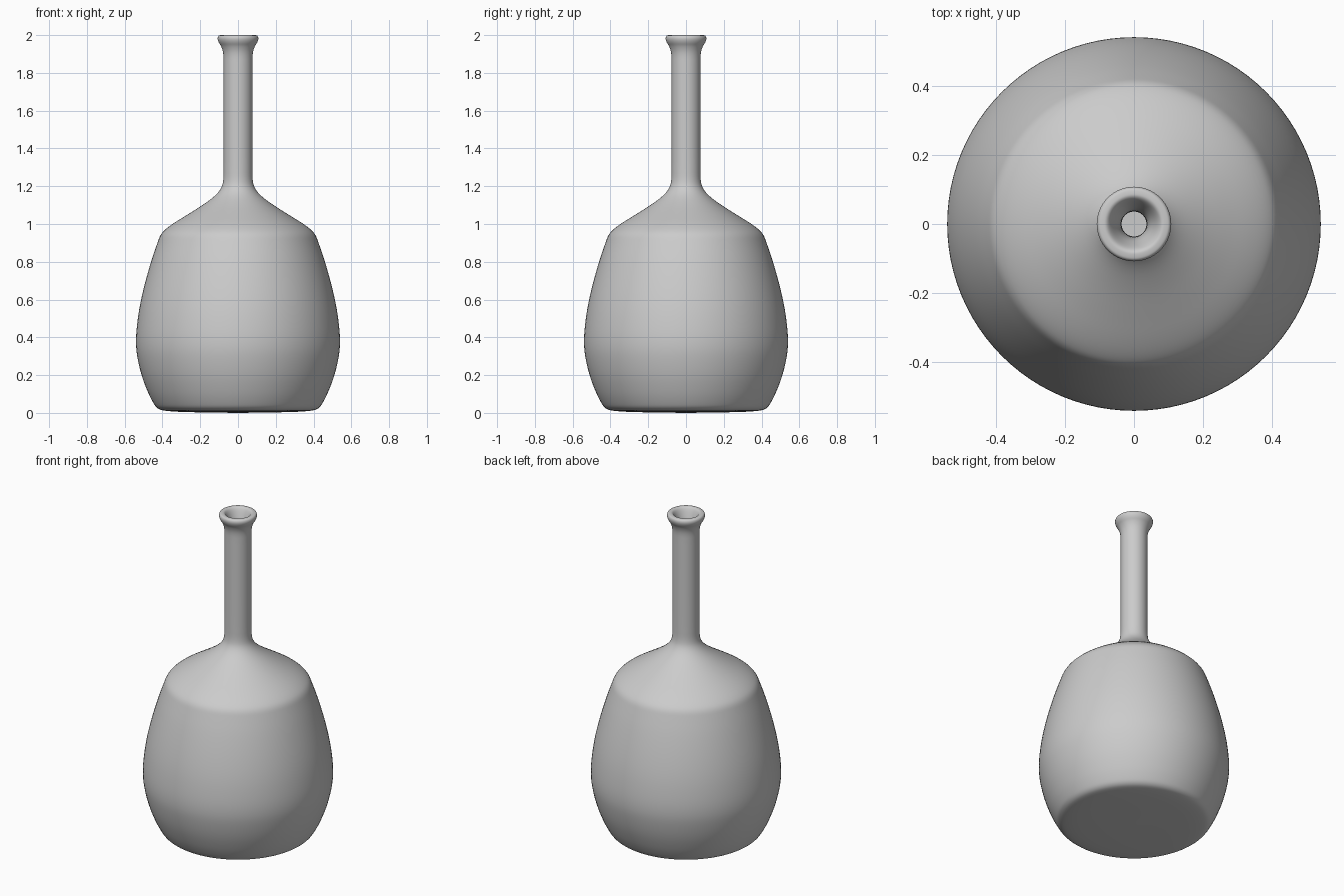
import bpy, bmesh, math

if "Cube" in bpy.data.objects:
    bpy.data.objects.remove(bpy.data.objects["Cube"])

SEGMENTS = 96

# Radius, height: underside, belly, shoulder, neck, flared lip
outer = [(0, 0), (0.3, 0.004), (0.40, 0.012), (0.43, 0.025), (0.45, 0.055),
         (0.478, 0.11), (0.512, 0.20), (0.535, 0.30), (0.541, 0.37), (0.537, 0.45),
         (0.522, 0.56), (0.495, 0.68), (0.458, 0.81), (0.425, 0.905), (0.41, 0.945),
         (0.385, 0.972), (0.34, 1.005), (0.27, 1.048), (0.19, 1.098), (0.125, 1.145),
         (0.09, 1.185), (0.077, 1.225), (0.076, 1.30), (0.076, 1.85), (0.077, 1.905),
         (0.088, 1.94), (0.103, 1.962), (0.109, 1.982), (0.104, 1.997), (0.092, 2.0)]
# Mouth, bore of the neck and hollow inside
inner = [(0.08, 2.0), (0.07, 1.99), (0.058, 1.965), (0.043, 1.925), (0.037, 1.88),
         (0.036, 1.80), (0.036, 1.25), (0.045, 1.18), (0.09, 1.125), (0.25, 1.015),
         (0.36, 0.94), (0.42, 0.79), (0.48, 0.56), (0.50, 0.37), (0.475, 0.20),
         (0.42, 0.07), (0.38, 0.045), (0, 0.04)]


def soften(points):
    """Round a profile by cutting its corners, keeping both ends."""
    result = [points[0]]
    for (r0, z0), (r1, z1) in zip(points, points[1:]):
        for t in (0.25, 0.75):
            result.append((r0 + (r1 - r0) * t, z0 + (z1 - z0) * t))
    return result + [points[-1]]


def lathe(name, profile, material):
    """Spin a profile that starts and ends on the z axis."""
    bm = bmesh.new()
    verts = [bm.verts.new((r, 0, z)) for r, z in profile]
    edges = [bm.edges.new(pair) for pair in zip(verts, verts[1:])]
    bmesh.ops.spin(bm, geom=verts + edges, cent=(0, 0, 0), axis=(0, 0, 1),
                   angle=math.tau, steps=SEGMENTS, use_duplicate=False)
    bmesh.ops.remove_doubles(bm, verts=bm.verts, dist=0.0002)
    bmesh.ops.recalc_face_normals(bm, faces=bm.faces)
    for face in bm.faces:
        face.smooth = True
    mesh = bpy.data.meshes.new(name)
    bm.to_mesh(mesh)
    bm.free()
    mesh.materials.append(material)
    obj = bpy.data.objects.new(name, mesh)
    bpy.context.collection.objects.link(obj)
    return obj


grey = bpy.data.materials.new("light grey")
grey.diffuse_color = (0.6, 0.6, 0.6, 1)
grey.use_nodes = True
grey.node_tree.nodes["Principled BSDF"].inputs["Base Color"].default_value = grey.diffuse_color

# Whole bottle as one hollow turned shape
lathe("bottle", soften(soften(outer + inner)), grey)
